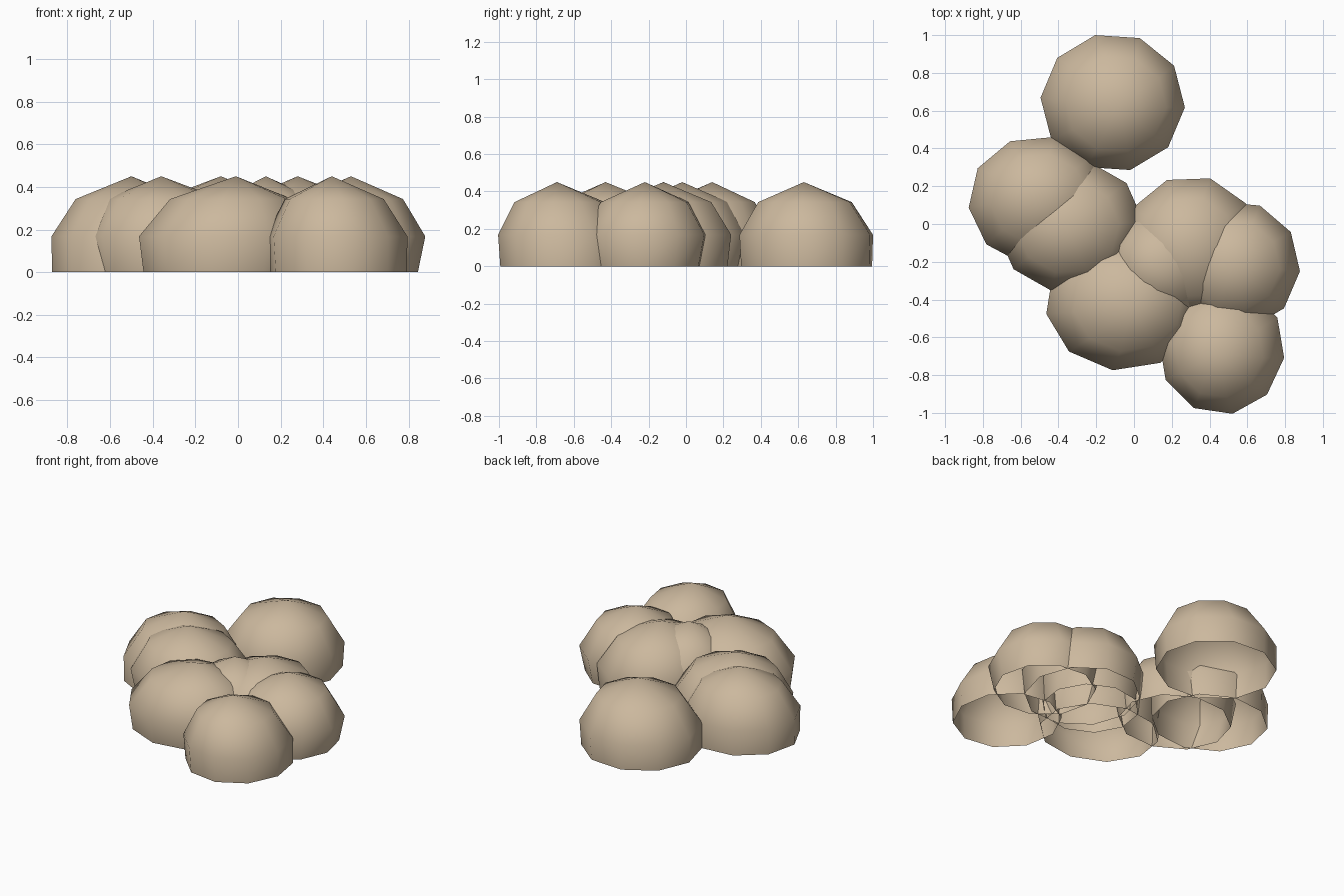
import bpy, bmesh, math

if "Cube" in bpy.data.objects:
    bpy.data.objects.remove(bpy.data.objects["Cube"])

SEGMENTS = 10
TOP = 0.45

# one mound: ten-sided open dome with a slightly off-centre peak and tucked foot
def dome(name, cx, cy, rx, ry, px, py, turn, foot):
    bm = bmesh.new()
    rows = []
    for f, z in [(foot, 0.0), (1.0, 0.168), (0.70, 0.343)]:
        t = (z / TOP) ** 2
        ox, oy = cx + (px - cx) * t, cy + (py - cy) * t
        row = []
        for i in range(SEGMENTS):
            a = math.radians(turn) + 2 * math.pi * i / SEGMENTS
            row.append(bm.verts.new((ox + rx * f * math.cos(a),
                                     oy + ry * f * math.sin(a), z)))
        rows.append(row)
    peak = bm.verts.new((px, py, TOP))
    for i in range(SEGMENTS):
        j = (i + 1) % SEGMENTS
        for lo, hi in zip(rows, rows[1:]):
            bm.faces.new((lo[i], lo[j], hi[j], hi[i]))
        bm.faces.new((rows[-1][i], rows[-1][j], peak))
    for face in bm.faces:
        face.smooth = True
    mesh = bpy.data.meshes.new(name)
    bm.to_mesh(mesh)
    bm.free()
    mesh.materials.append(mat)
    ob = bpy.data.objects.new(name, mesh)
    bpy.context.collection.objects.link(ob)

mat = bpy.data.materials.new("sand")
mat.diffuse_color = (0.60, 0.48, 0.34, 1)
mat.use_nodes = True
mat.node_tree.nodes["Principled BSDF"].inputs["Base Color"].default_value = mat.diffuse_color

# the overlapping cluster
dome("back_mound", -0.118, 0.645, 0.383, 0.368, -0.08, 0.63, -4, 0.98)
dome("left_mound", -0.505, 0.12, 0.373, 0.345, -0.50, 0.14, 6, 0.99)
dome("middle_left_mound", -0.335, -0.01, 0.39, 0.355, -0.36, -0.02, 4, 0.92)
dome("front_mound", -0.063, -0.41, 0.415, 0.365, -0.01, -0.43, 10, 0.93)
dome("front_right_mound", 0.467, -0.655, 0.335, 0.35, 0.44, -0.69, -8, 0.98)
dome("right_mound", 0.53, -0.22, 0.35, 0.345, 0.53, -0.22, -5, 0.90)
dome("back_right_mound", 0.305, -0.13, 0.37, 0.385, 0.28, -0.12, 2, 0.95)
dome("centre_mound", 0.17, -0.215, 0.32, 0.31, 0.13, -0.22, 10, 0.95)
